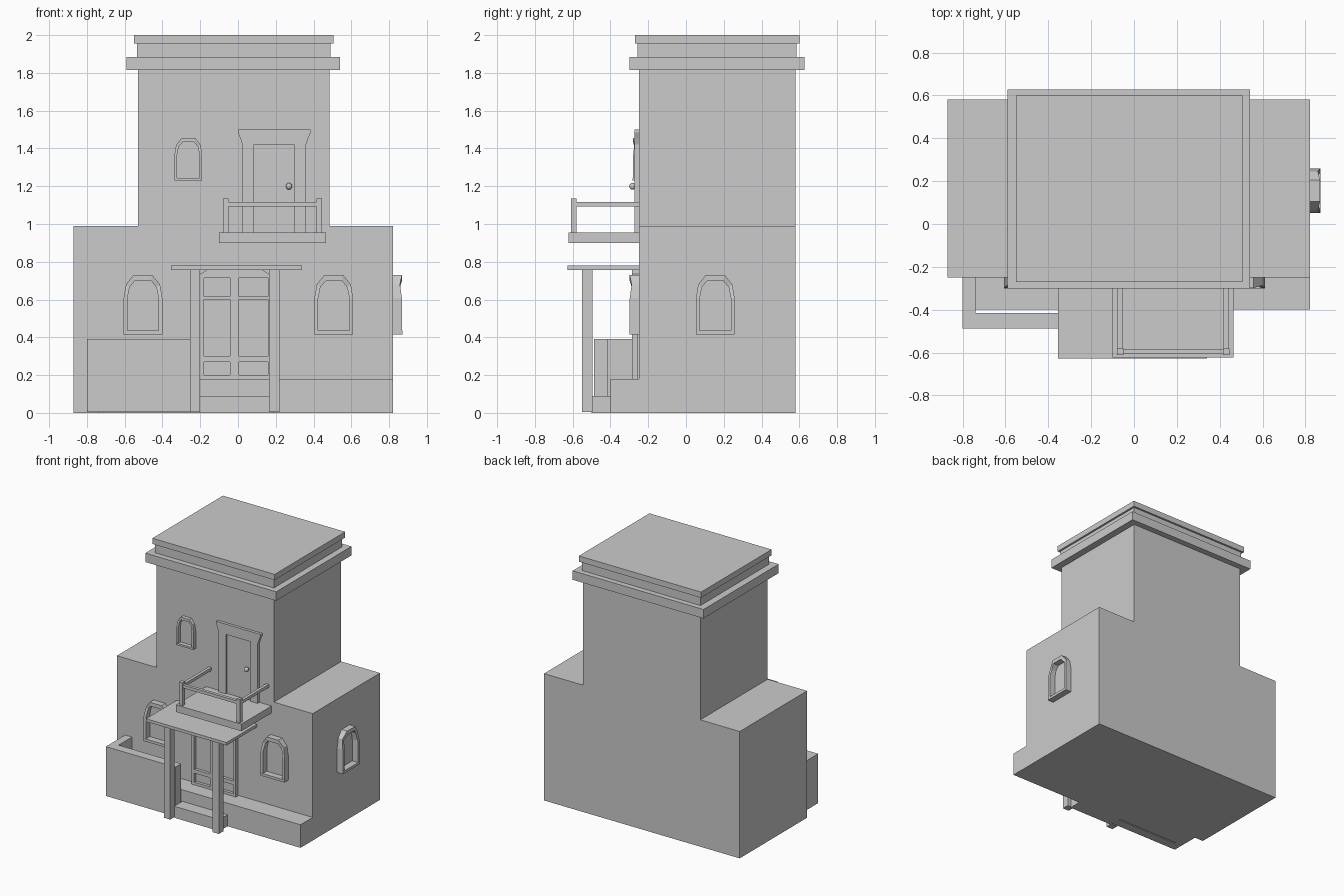
import bpy, bmesh, math

if "Cube" in bpy.data.objects:
    bpy.data.objects.remove(bpy.data.objects["Cube"])


def mesh_object(name, verts, faces):
    mesh = bpy.data.meshes.new(name)
    mesh.from_pydata(verts, [], faces)
    bm = bmesh.new()
    bm.from_mesh(mesh)
    bmesh.ops.recalc_face_normals(bm, faces=bm.faces)
    bm.to_mesh(mesh)
    bm.free()
    ob = bpy.data.objects.new(name, mesh)
    bpy.context.collection.objects.link(ob)
    return ob


def prism(name, profile, y0, y1):
    """Extrude an x-z outline from y0 to y1."""
    n = len(profile)
    verts = [(x, y, z) for y in (y0, y1) for x, z in profile]
    faces = [range(n), range(n, 2 * n)]
    faces += [(i, (i + 1) % n, n + (i + 1) % n, n + i) for i in range(n)]
    return mesh_object(name, verts, [tuple(f) for f in faces])


def box(name, x0, x1, y0, y1, z0, z1):
    return prism(name, [(x0, z0), (x1, z0), (x1, z1), (x0, z1)], y0, y1)


def window(name, loc, s=1.0, depth=0.048, turn=0.0):
    """Arched surround with a sill; origin at sill bottom on the wall."""
    outer = [(.103, 0), (.103, .19), (.09, .265), (.05, .315)]
    inner = [(.083, 0), (.083, .19), (.071, .25), (.042, .285)]
    depths = [depth, depth, depth * .78, depth]
    mirror = lambda p: p + [(-x, z) for x, z in reversed(p)]
    outer, inner = mirror(outer), mirror(inner)
    depths += depths[::-1]
    verts = []
    for (ox, oz), (ix, iz), d in zip(outer, inner, depths):
        verts += [(ox * s, 0, oz * s), (ox * s, -d, oz * s),
                  (ix * s, -d, iz * s), (ix * s, 0, iz * s)]
    n = len(outer)
    faces = [(0, 1, 2, 3), tuple(range(4 * n - 4, 4 * n))]
    for i in range(n - 1):
        for k in range(4):
            m = (k + 1) % 4
            faces.append((4 * i + k, 4 * i + m, 4 * i + 4 + m, 4 * i + 4 + k))
    frame = mesh_object(name + "_frame", verts, faces)
    sill = box(name + "_sill", -.103 * s, .103 * s, -depth - .002, 0, 0, .02 * s)
    for ob in (frame, sill):
        ob.location = loc
        ob.rotation_euler.z = turn


# Main volumes: T-shaped outline
W = -0.25
prism("house_body", [(-.87, 0), (.82, 0), (.82, .99), (.485, .99), (.485, 1.96),
                     (-.53, 1.96), (-.53, .99), (-.87, .99)], W, .58)

# Roof cornices
box("lower_cornice", -.59, .54, -.30, .627, 1.815, 1.885)
box("cornice_neck", -.535, .49, -.257, .585, 1.885, 1.955)
box("upper_cornice", -.55, .505, -.27, .60, 1.955, 2.0)

# Porch floor, step and low wall
box("porch_floor", -.74, .82, -.40, W, 0, .18)
box("porch_step", -.20, .19, -.50, -.40, 0, .09)
box("porch_front_wall", -.80, -.20, -.487, -.415, 0.005, .39)
box("porch_side_wall", -.80, -.74, -.415, W, 0.005, .39)

# Canopy on two posts
box("canopy", -.355, .34, -.627, W, .757, .78)
for x in (-.255, .165):
    box("canopy_post", x, x + .055, -.55, -.495, 0.005, .757)

# Double front door: backing, stiles and rails
prism("front_door_backing", [(-.20, .18), (.165, .18), (.165, .735),
                             (.13, .757), (-.165, .757), (-.20, .735)], -.26, W)
for x0, x1 in ((-.20, -.18), (-.042, .005), (.16, .18)):
    box("front_door_stile", x0, x1, -.285, -.255, .18, .73)
for z0, z1 in ((.18, .20), (.27, .30), (.60, .617)):
    box("front_door_rail", -.185, .165, -.283, -.255, z0, z1)
prism("front_door_header", [(-.20, .715), (.165, .715), (.165, .735),
                            (.13, .757), (-.165, .757), (-.20, .735)], -.285, -.255)

# Balcony slab and railing
box("balcony_floor", -.10, .465, -.623, W, .90, .955)
for x in (-.08, .415):
    box("balcony_post", x, x + .03, -.61, -.58, .955, 1.135)
    box("balcony_side_rail", x + .003, x + .027, -.58, W, 1.093, 1.117)
box("balcony_front_rail", -.05, .415, -.606, -.582, 1.093, 1.117)

# Balcony door with flared lintel and knob
for x0, x1 in ((.022, .085), (.297, .36)):
    box("upper_door_jamb", x0, x1, -.272, W, .955, 1.425)
box("upper_door", .085, .297, -.26, W, .955, 1.425)
prism("upper_door_lintel", [(.022, 1.42), (.36, 1.42), (.372, 1.455), (.385, 1.485),
                            (.385, 1.5), (0, 1.5), (0, 1.485), (.012, 1.455)], -.272, W)
bpy.ops.mesh.primitive_uv_sphere_add(segments=10, ring_count=6, radius=.018,
                                     location=(.27, -.283, 1.2))
bpy.context.object.name = "door_knob"
box("door_knob_stem", .263, .277, -.28, -.255, 1.193, 1.207)

# Arched windows
window("left_window", (-.503, W, .415))
window("right_window", (.507, W, .415))
window("side_window", (.82, .155, .415), turn=math.pi / 2)
window("upper_window", (-.263, W, 1.23), s=.715, depth=.03)
